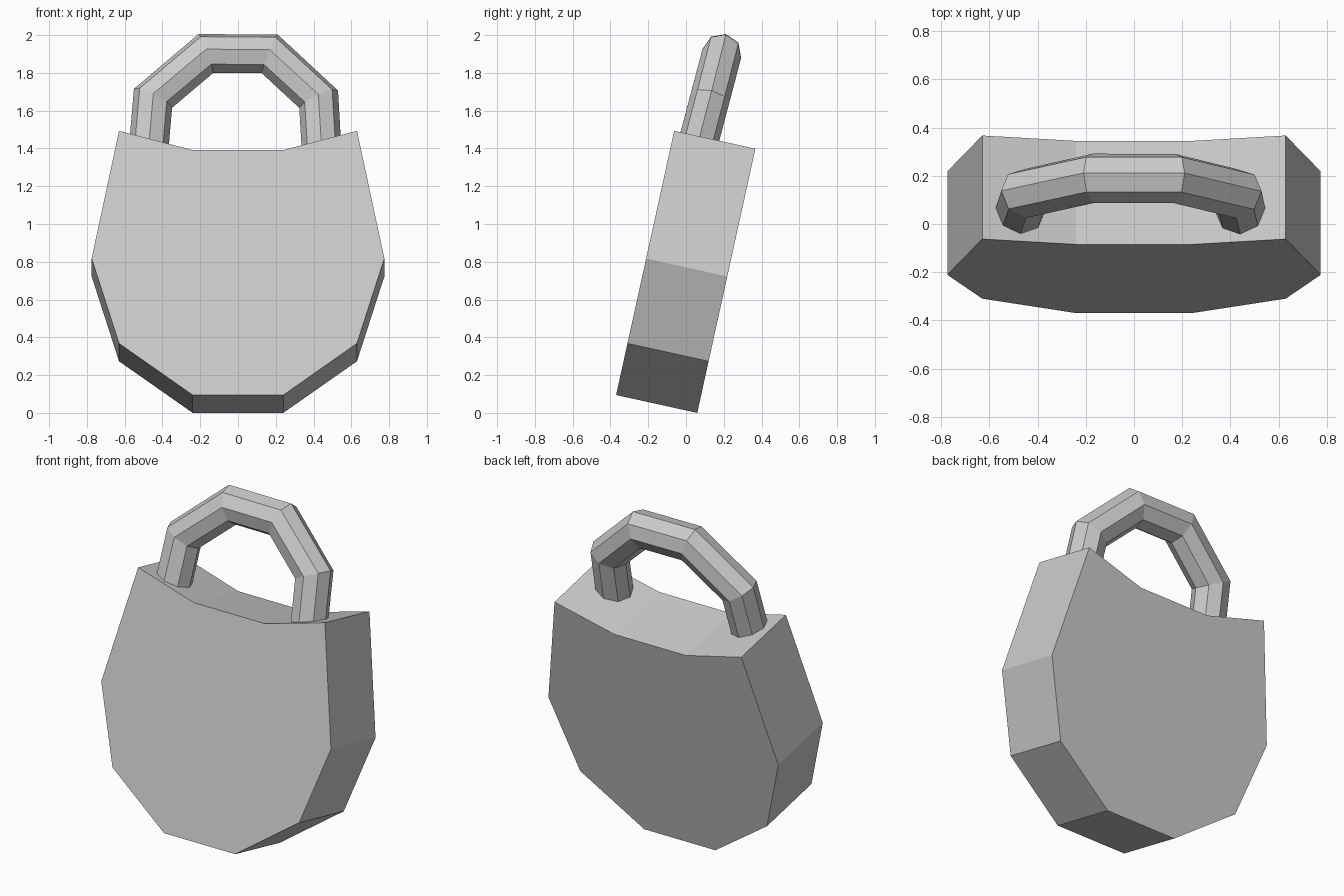
import bpy, bmesh, math
from mathutils import Vector, Matrix

if "Cube" in bpy.data.objects:
    bpy.data.objects.remove(bpy.data.objects["Cube"])

# Whole padlock leans backwards around its lower front edge
LEAN = Matrix.Translation((0, -0.37, 0.0945)) @ Matrix.Rotation(math.radians(-12.4), 4, 'X')
DEPTH = 0.44


def finish(bm, name):
    bmesh.ops.recalc_face_normals(bm, faces=bm.faces)
    bm.transform(LEAN)
    mesh = bpy.data.meshes.new(name)
    bm.to_mesh(mesh)
    bm.free()
    obj = bpy.data.objects.new(name, mesh)
    bpy.context.collection.objects.link(obj)
    return obj


# Lock body: mirrored half outline, extruded through its depth
half = [(0.24, 0.0), (0.63, 0.28), (0.775, 0.74), (0.63, 1.432), (0.24, 1.328)]
outline = half + [(-x, z) for x, z in reversed(half)]
bm = bmesh.new()
face = bm.faces.new([bm.verts.new((x, 0, z)) for x, z in outline])
ext = bmesh.ops.extrude_face_region(bm, geom=[face])
verts = [g for g in ext['geom'] if isinstance(g, bmesh.types.BMVert)]
bmesh.ops.translate(bm, verts=verts, vec=(0, DEPTH, 0))
finish(bm, "lock_body")

# Shackle: octagonal section swept along a path with mitred corners
path = [Vector(p) for p in [(-0.485, 0.13, 1.22), (-0.45, 0.148, 1.641),
                            (-0.17, 0.158, 1.886), (0.168, 0.158, 1.884),
                            (0.427, 0.148, 1.636), (0.45, 0.13, 1.22)]]
RADIUS, SIDES = 0.105, 8
bm = bmesh.new()
rings = []
for i, p in enumerate(path):
    t_in = (p - path[max(i - 1, 0)]) if i else (path[1] - p)
    t_out = (path[i + 1] - p) if i < len(path) - 1 else t_in
    t_in, t_out = t_in.normalized(), t_out.normalized()
    tangent = (t_in + t_out).normalized()
    stretch = 1 / tangent.dot(t_in)
    side = Vector((0, 1, 0))
    side = (side - tangent * side.dot(tangent)).normalized()
    out = side.cross(tangent)
    ring = []
    for k in range(SIDES):
        a = 2 * math.pi * k / SIDES
        ring.append(bm.verts.new(p + side * RADIUS * math.cos(a)
                                 + out * RADIUS * stretch * math.sin(a)))
    rings.append(ring)
for a, b in zip(rings, rings[1:]):
    for k in range(SIDES):
        n = (k + 1) % SIDES
        bm.faces.new((a[k], a[n], b[n], b[k]))
bm.faces.new(rings[0])
bm.faces.new(rings[-1])
finish(bm, "shackle")
